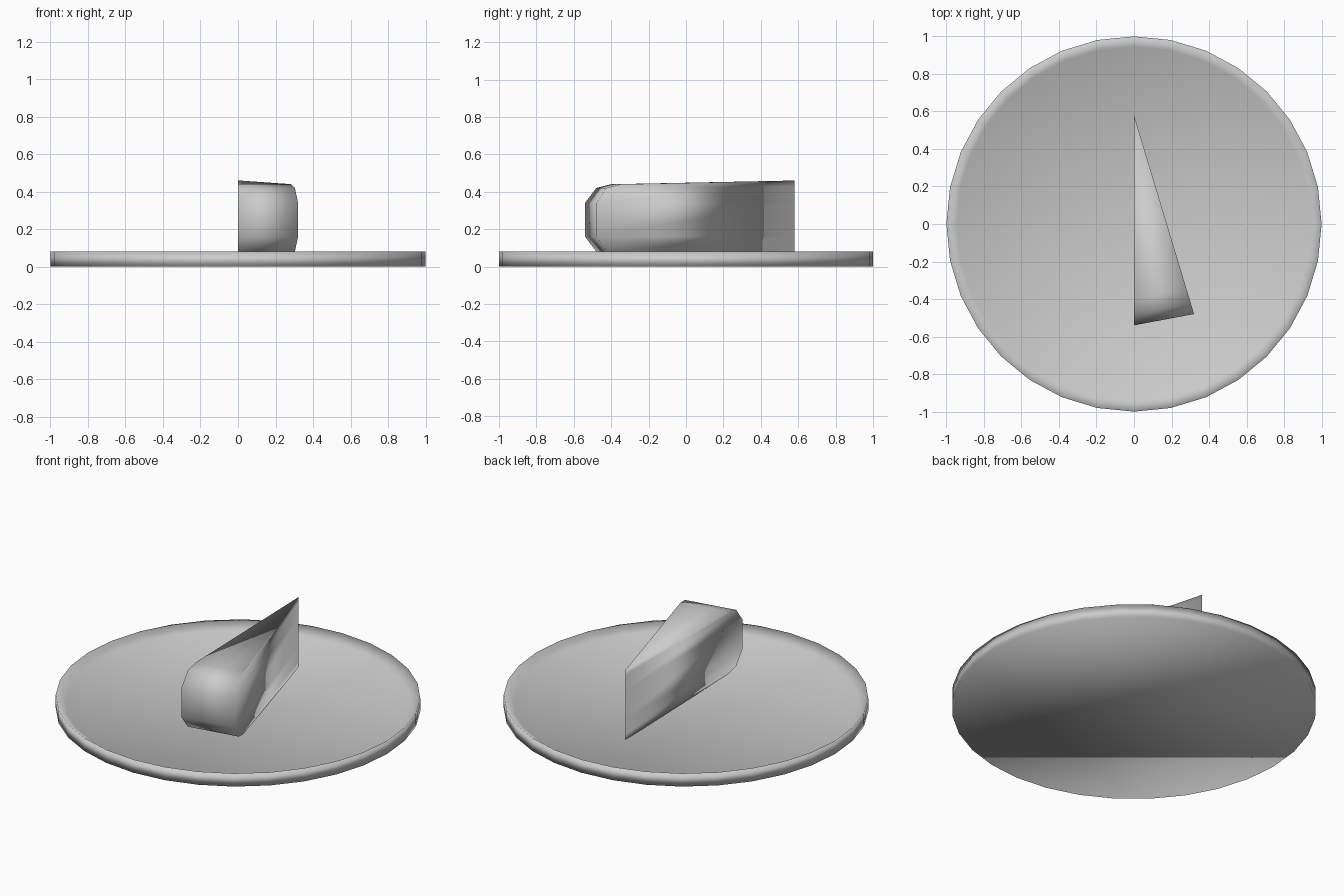
import bpy, bmesh, math

if "Cube" in bpy.data.objects:
    bpy.data.objects.remove(bpy.data.objects["Cube"])

def finish(bm, name):
    bmesh.ops.recalc_face_normals(bm, faces=bm.faces)
    for f in bm.faces:
        f.smooth = True
    me = bpy.data.meshes.new(name)
    bm.to_mesh(me)
    bm.free()
    ob = bpy.data.objects.new(name, me)
    bpy.context.collection.objects.link(ob)
    return ob

def loft(name, loops):
    # Join stacked closed loops and cap both ends
    bm = bmesh.new()
    rings = [[bm.verts.new(p) for p in loop] for loop in loops]
    for a, b in zip(rings, rings[1:]):
        n = len(a)
        for i in range(n):
            j = (i + 1) % n
            bm.faces.new((a[i], a[j], b[j], b[i]))
    bm.faces.new(rings[0][::-1])
    bm.faces.new(rings[-1])
    return finish(bm, name)

def circle(r, z, n=32):
    return [(r * math.cos(2 * math.pi * i / n), r * math.sin(2 * math.pi * i / n), z)
            for i in range(n)]

# Shallow dished base: flat underside, raised rim, sunken floor
loft("base_dish", [circle(1, 0), circle(1, 0.08), circle(0.945, 0.04)])

# Wedge pointer: triangular layers sharing one sharp tip, rounded at the blunt end
TIP_Y = 0.58
def layer(front_y, corner_y, z, tip_z):
    corner_x = 0.32 * (TIP_Y - corner_y) / 1.06
    return [(0, front_y, z), (corner_x, corner_y, z), (0, TIP_Y, tip_z)]

loft("wedge_pointer", [
    layer(-0.40, -0.35, 0.06, 0.037),
    layer(-0.48, -0.425, 0.08, 0.07),
    layer(-0.54, -0.48, 0.16, 0.16),
    layer(-0.54, -0.48, 0.34, 0.34),
    layer(-0.48, -0.425, 0.42, 0.43),
    layer(-0.40, -0.35, 0.44, 0.46),
])
